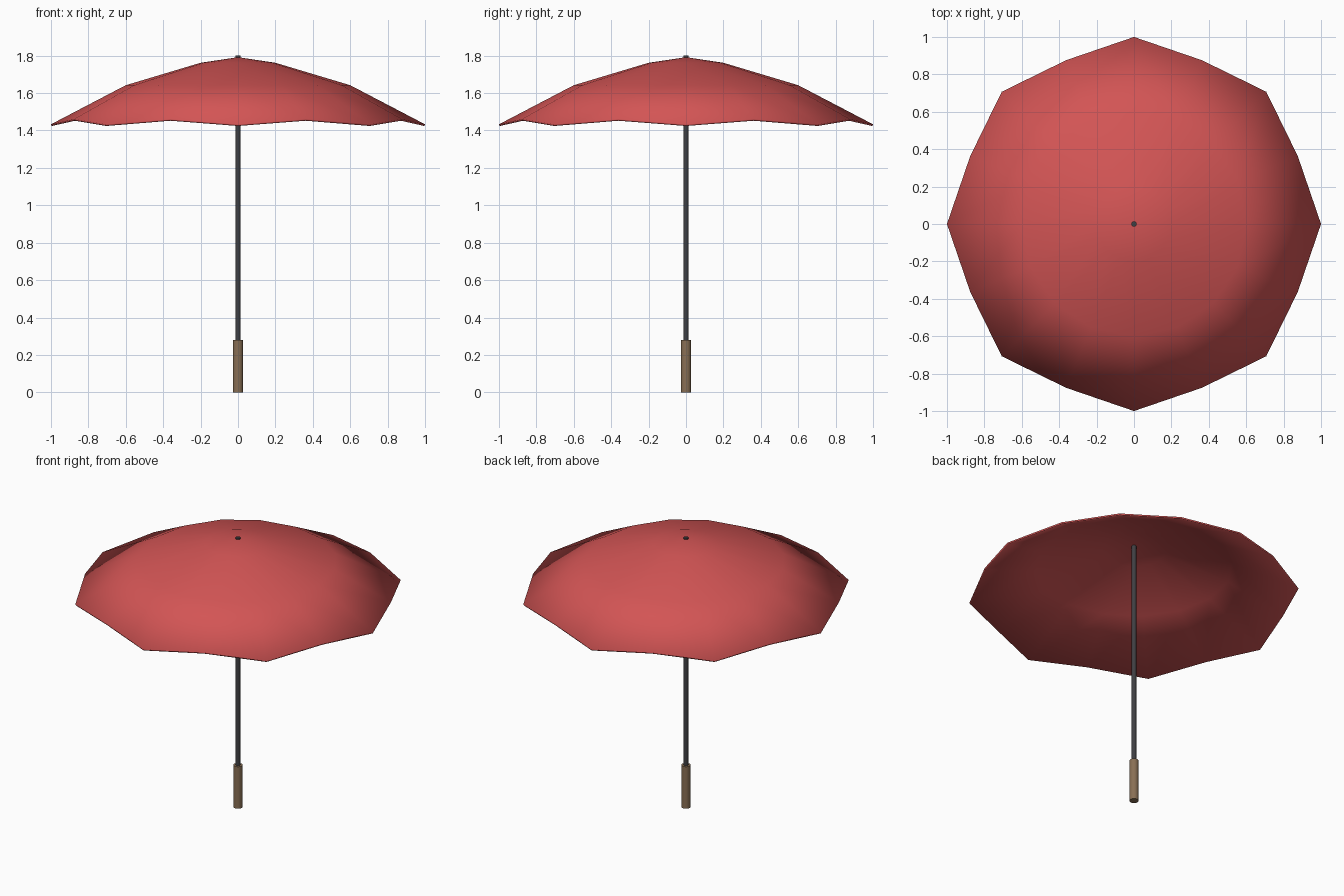
import bpy, math
from math import cos, sin, pi

if "Cube" in bpy.data.objects:
    bpy.data.objects.remove(bpy.data.objects["Cube"])


def colour(obj, name, rgb):
    mat = bpy.data.materials.new(name)
    mat.diffuse_color = (*rgb, 1)
    mat.use_nodes = True
    mat.node_tree.nodes["Principled BSDF"].inputs["Base Color"].default_value = mat.diffuse_color
    obj.data.materials.append(mat)


def smooth(obj, angle=40):
    bpy.ops.object.select_all(action='DESELECT')
    obj.select_set(True)
    bpy.context.view_layer.objects.active = obj
    bpy.ops.object.shade_smooth_by_angle(angle=math.radians(angle))


def rod(name, radius, z0, z1, rgb):
    bpy.ops.mesh.primitive_cylinder_add(vertices=16, radius=radius, depth=z1 - z0,
                                        location=(0, 0, (z0 + z1) / 2))
    obj = bpy.context.object
    obj.name = name
    colour(obj, name + "_colour", rgb)
    smooth(obj)


# Canopy: eight ribs with the rim drawn in and up between them
N = 16
rings = [(0.2, 1.762, 0, 0), (0.6, 1.642, 0, 0), (1.0, 1.433, 0.052, 0.028)]
verts = [(0, 0, 1.792)]
for r, z, pull, lift in rings:
    for i in range(N):
        a = 2 * pi * i / N
        rr = r - pull * (i % 2)
        verts.append((rr * cos(a), rr * sin(a), z + lift * (i % 2)))
faces = [(0, 1 + i, 1 + (i + 1) % N) for i in range(N)]
for k in range(len(rings) - 1):
    b = 1 + k * N
    for i in range(N):
        j = (i + 1) % N
        faces.append((b + i, b + N + i, b + N + j, b + j))
mesh = bpy.data.meshes.new("canopy")
mesh.from_pydata(verts, [], faces)
canopy = bpy.data.objects.new("canopy", mesh)
bpy.context.collection.objects.link(canopy)
colour(canopy, "canopy_red", (0.65, 0.09, 0.09))
smooth(canopy)
# Thin cloth, thickened towards the inside
cloth = canopy.modifiers.new("cloth", 'SOLIDIFY')
cloth.thickness = 0.01
cloth.offset = -1

# Shaft and handle
rod("shaft", 0.014, 0.27, 1.8, (0.05, 0.05, 0.055))
rod("handle", 0.028, 0.0, 0.28, (0.25, 0.16, 0.09))
